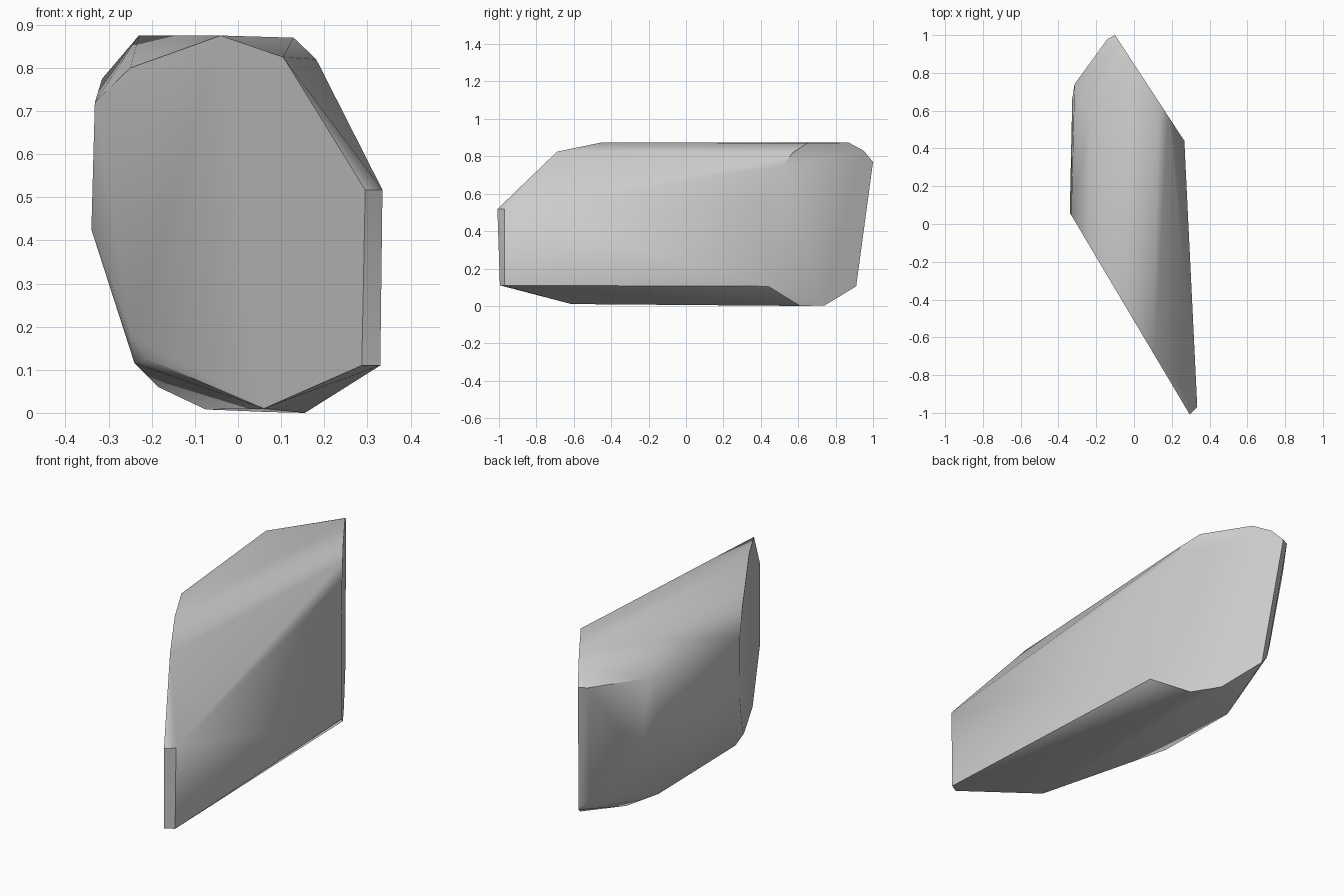
import bpy, bmesh, math

cube = bpy.data.objects.get("Cube")
if cube:
    bpy.data.objects.remove(cube)

# Stone colour
stone = bpy.data.materials.new("stone_grey")
stone.use_nodes = True
colour = (0.6, 0.6, 0.6, 1)
stone.diffuse_color = colour
stone.node_tree.nodes["Principled BSDF"].inputs["Base Color"].default_value = colour


def front_cut(x, z):
    """Point on the flat, slanted front cut."""
    return (x, -0.512 - 1.683 * x, z)


def back_cut(y, z):
    """Point on the flat, slanted back cut."""
    return (0.26 - 0.655 * (y - 0.45), y, z)


# Outlines of the two flat cuts
front = [(-0.04, 0.875), (0.105, 0.825), (0.295, 0.517), (0.287, 0.11), (0.06, 0.01),
         (-0.21, 0.125), (-0.25, 0.18), (-0.34, 0.425), (-0.332, 0.72), (-0.25, 0.80)]
back = [(0.44, 0.57), (0.52, 0.75), (0.57, 0.82), (0.65, 0.87), (0.87, 0.873), (0.95, 0.83),
        (1.0, 0.77), (0.91, 0.105), (0.74, 0.002), (0.61, 0), (0.44, 0.105)]

# Corners of the narrow right edge, left flank and underside
edge = [(0.335, -0.97, 0.517), (0.33, -0.97, 0.11)]
flank = [(-0.23, 0.55, 0.875), (-0.315, 0.74, 0.775), (-0.327, 0.66, 0.55),
         (-0.14, 0.98, 0.77), (-0.09, 0.89, 0.16), (-0.25, 0.72, 0.36)]
under = [(-0.24, -0.05, 0.115), (-0.185, 0.48, 0.06), (-0.075, 0.58, 0.008)]

# Chipped stone: convex skin around all corners
bm = bmesh.new()
for p in [front_cut(*c) for c in front] + [back_cut(*c) for c in back] + edge + flank + under:
    bm.verts.new(p)
hull = bmesh.ops.convex_hull(bm, input=bm.verts)
bmesh.ops.delete(bm, geom=list({g for g in hull["geom_interior"] + hull["geom_unused"]
                                if isinstance(g, bmesh.types.BMVert)}), context="VERTS")
bmesh.ops.dissolve_limit(bm, angle_limit=math.radians(1.5), verts=bm.verts, edges=bm.edges)
bmesh.ops.recalc_face_normals(bm, faces=bm.faces)

mesh = bpy.data.meshes.new("rock")
bm.to_mesh(mesh)
bm.free()
mesh.materials.append(stone)
rock = bpy.data.objects.new("rock", mesh)
bpy.context.collection.objects.link(rock)

# Soft flanks, crisp cuts
bpy.ops.object.select_all(action="DESELECT")
rock.select_set(True)
bpy.context.view_layer.objects.active = rock
bpy.ops.object.shade_smooth_by_angle(angle=math.radians(40))
